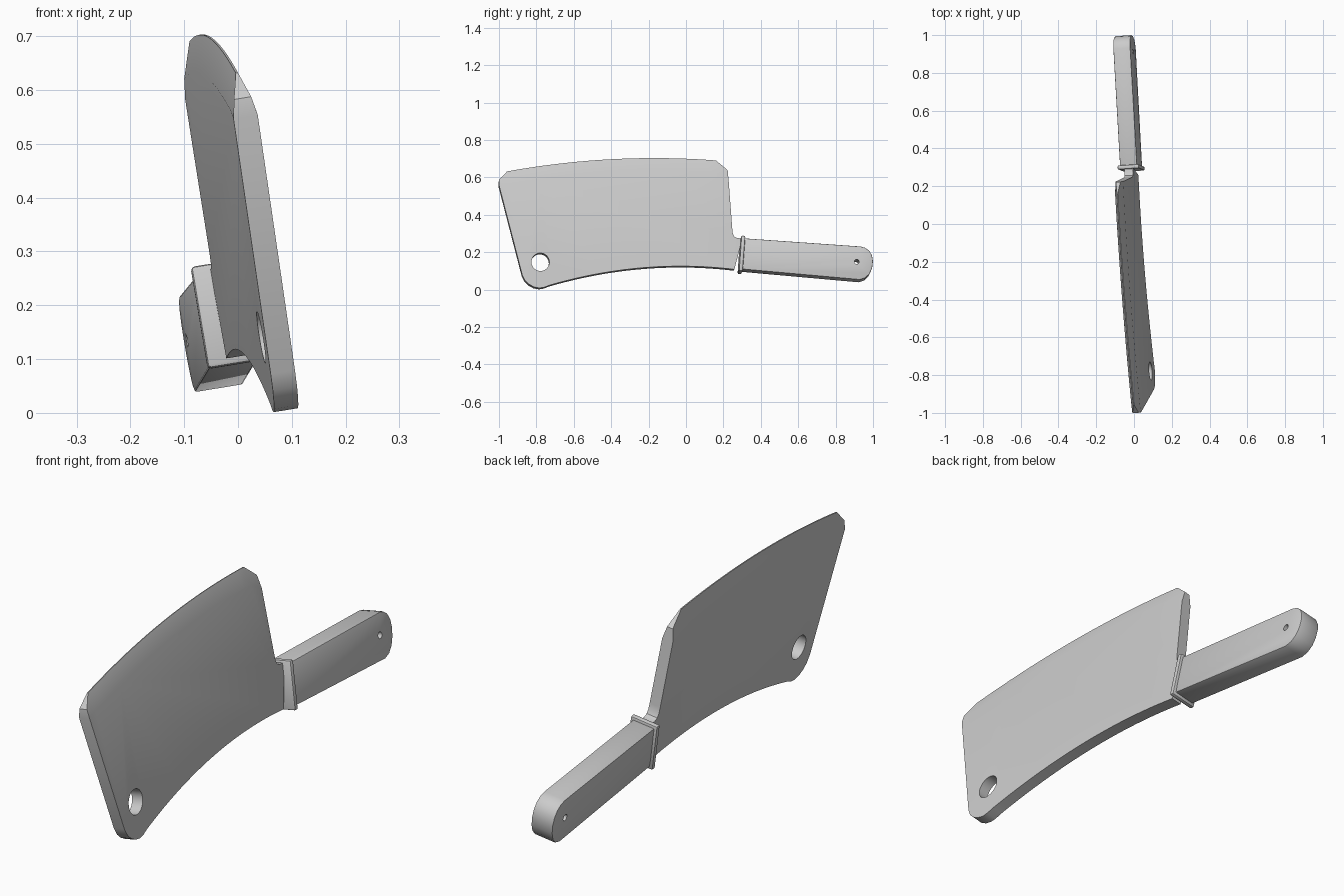
import bpy, bmesh, math
from mathutils import Matrix

cube = bpy.data.objects.get("Cube")
if cube:
    bpy.data.objects.remove(cube, do_unlink=True)

# Leaning plane of the cleaver: local x is thickness, local y/z the side profile
LEAN_Y, LEAN_Z, OFFSET = -0.0685, -0.1635, 0.0356
LEAN = Matrix(((1, LEAN_Y, LEAN_Z, OFFSET),
               (-LEAN_Y, 1, 0, 0),
               (-LEAN_Z, 0, 1, 0),
               (0, 0, 0, 1)))
BLADE_HALF = 0.0225


def finish_mesh(name, bm):
    bmesh.ops.recalc_face_normals(bm, faces=bm.faces[:])
    mesh = bpy.data.meshes.new(name)
    bm.to_mesh(mesh)
    bm.free()
    obj = bpy.data.objects.new(name, mesh)
    bpy.context.collection.objects.link(obj)
    return obj


def prism(name, profile, half):
    bm = bmesh.new()
    left = [bm.verts.new((half, y, z)) for y, z in profile]
    right = [bm.verts.new((-half, y, z)) for y, z in profile]
    bm.faces.new(left)
    bm.faces.new(right)
    for i in range(len(profile)):
        bm.faces.new((left[i - 1], left[i], right[i], right[i - 1]))
    return finish_mesh(name, bm)


def circle(cy, cz, r, n):
    return [(cy + r * math.cos(math.tau * i / n), cz + r * math.sin(math.tau * i / n))
            for i in range(n)]


def activate(obj):
    bpy.ops.object.select_all(action='DESELECT')
    obj.select_set(True)
    bpy.context.view_layer.objects.active = obj


def round_edges(obj, width):
    mod = obj.modifiers.new("rounded_edges", 'BEVEL')
    mod.width, mod.segments = width, 2
    mod.limit_method, mod.angle_limit = 'ANGLE', math.radians(50)
    activate(obj)
    bpy.ops.object.modifier_apply(modifier=mod.name)


def drill(obj, cy, cz, r, n):
    cutter = prism("hole_cutter", circle(cy, cz, r, n), 0.2)
    cutter.hide_render = True
    mod = obj.modifiers.new("hole", 'BOOLEAN')
    mod.operation, mod.solver, mod.object = 'DIFFERENCE', 'EXACT', cutter
    activate(obj)
    bpy.ops.object.modifier_apply(modifier=mod.name)
    bpy.data.objects.remove(cutter, do_unlink=True)


def lean_and_shade(obj):
    obj.data.transform(LEAN)
    activate(obj)
    bpy.ops.object.shade_smooth_by_angle(angle=math.radians(30))


# Blade: flat body, with a ground strip thinning to the curved cutting edge
def cutting_edge(y):
    return 0.703 - 0.115 * (y + 0.17) ** 2


def spine(y):
    return 0.122 - 0.207 * (y + 0.03) ** 2


STEPS = 24
stations = [-0.957 + (0.16 + 0.957) * i / STEPS for i in range(STEPS + 1)]
outer = ([(-1, 0.585, 0.016)] + [(y, cutting_edge(y), 0.002) for y in stations]
         + [(0.222, 0.637, 0.012)])
inner = ([(-1, 0.55)] + [(y, cutting_edge(y) - 0.066) for y in stations]
         + [(0.226, 0.585)])
heel = [(0.246, 0.32), (0.249, 0.295), (0.257, 0.28), (0.272, 0.272), (0.3, 0.27)]
underside = [(0.3 - 1.03 * i / STEPS, spine(0.3 - 1.03 * i / STEPS))
             for i in range(STEPS + 1)]
nose = [(-0.76, 0.009), (-0.785, 0.005), (-0.815, 0.011), (-0.842, 0.026),
        (-0.862, 0.045), (-0.877, 0.075)]

bm = bmesh.new()
rims = []
for side in (1, -1):
    ground = [bm.verts.new((side * BLADE_HALF, y, z)) for y, z in inner]
    edge = [bm.verts.new((side * h, y, z)) for y, z, h in outer]
    rest = [bm.verts.new((side * BLADE_HALF, y, z)) for y, z in heel + underside[1:] + nose]
    bm.faces.new(ground + rest)
    for i in range(len(edge) - 1):
        bm.faces.new((ground[i], ground[i + 1], edge[i + 1], edge[i]))
    rims.append([ground[0]] + edge + [ground[-1]] + rest)
for i in range(len(rims[0])):
    bm.faces.new((rims[0][i - 1], rims[0][i], rims[1][i], rims[1][i - 1]))
blade = finish_mesh("blade", bm)
drill(blade, -0.78, 0.144, 0.048, 32)
lean_and_shade(blade)

# Handle with a rounded butt and a small hanging hole
handle = prism("handle", [
    (0.3, 0.268), (0.93, 0.224), (0.955, 0.217), (0.978, 0.2), (0.992, 0.175),
    (0.997, 0.145), (0.992, 0.108), (0.978, 0.077), (0.955, 0.055), (0.925, 0.046),
    (0.3, 0.102)], 0.045)
round_edges(handle, 0.004)
drill(handle, 0.91, 0.142, 0.013, 16)
lean_and_shade(handle)

# Guard collar between blade and handle
guard = prism("guard", [(0.279, 0.092), (0.3, 0.09), (0.314, 0.279), (0.292, 0.281)], 0.057)
round_edges(guard, 0.007)
lean_and_shade(guard)
